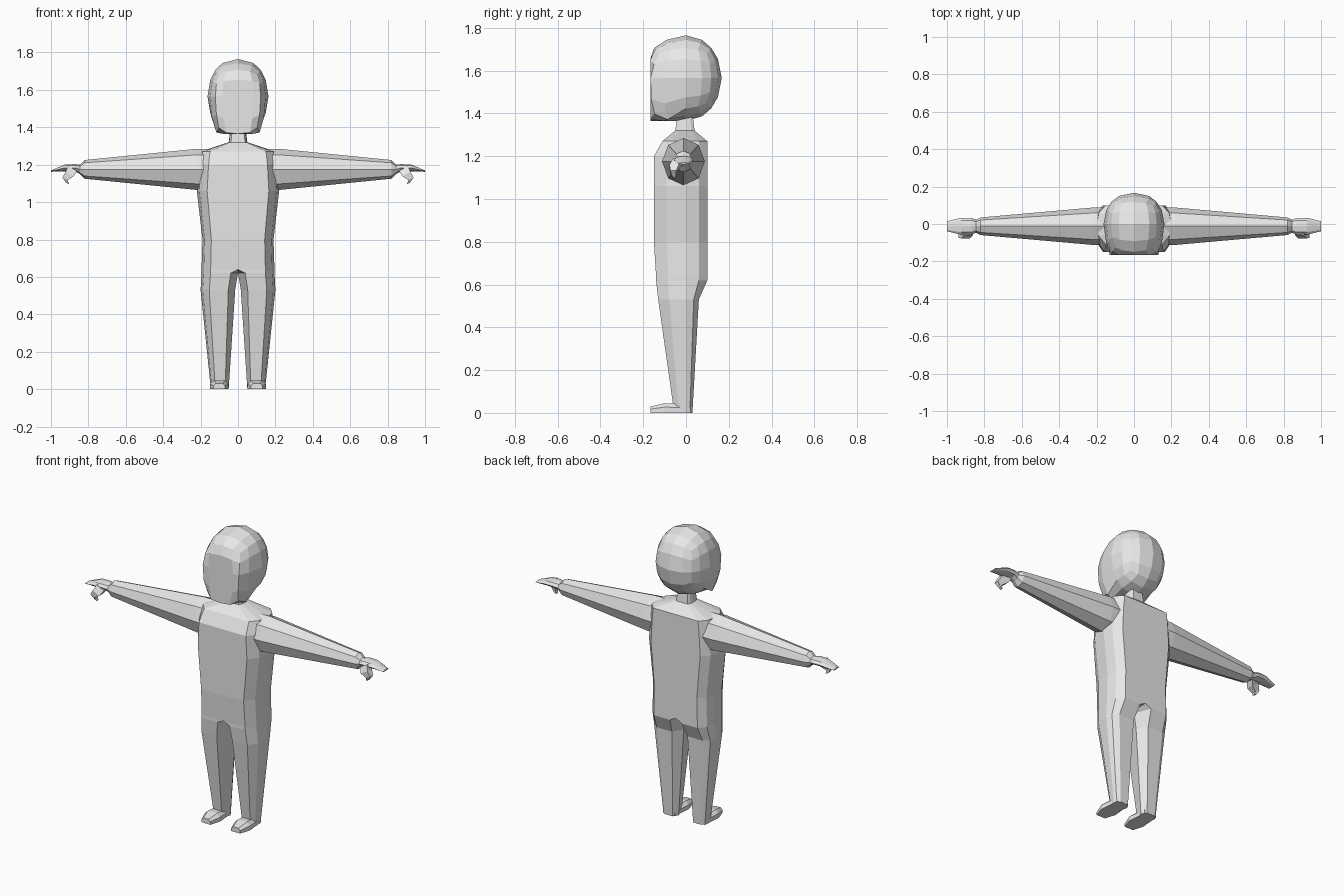
import bpy, bmesh
from math import sin, cos, tau, copysign

default_cube = bpy.data.objects.get("Cube")
if default_cube:
    bpy.data.objects.remove(default_cube, do_unlink=True)

# One plain grey for the whole figure
plain_grey = bpy.data.materials.new("plain grey")
plain_grey.use_nodes = True
plain_grey.diffuse_color = (0.8, 0.8, 0.8, 1)
shader = plain_grey.node_tree.nodes["Principled BSDF"]
shader.inputs["Base Color"].default_value = plain_grey.diffuse_color


def add_part(name, bm, mirrored):
    """Turn a finished bmesh into a flat-shaded object."""
    bmesh.ops.recalc_face_normals(bm, faces=bm.faces)
    mesh = bpy.data.meshes.new(name)
    bm.to_mesh(mesh)
    bm.free()
    mesh.materials.append(plain_grey)
    part = bpy.data.objects.new(name, mesh)
    bpy.context.collection.objects.link(part)
    if mirrored:
        part.modifiers.new("mirror", 'MIRROR').use_clip = True


def loft(name, rings):
    """Skin equal-length point rings, cap both ends and mirror the result."""
    bm = bmesh.new()
    rows = [[bm.verts.new(point) for point in ring] for ring in rings]
    for low, high in zip(rows, rows[1:]):
        for i in range(len(low)):
            bm.faces.new((low[i - 1], low[i], high[i], high[i - 1]))
    bm.faces.new(rows[0])
    bm.faces.new(rows[-1])
    bmesh.ops.recalc_face_normals(bm, faces=bm.faces)
    # Drop walls on the centre plane so both halves join into one skin
    walls = [face for face in bm.faces if not any(vert.co.x for vert in face.verts)]
    bmesh.ops.delete(bm, geom=walls, context='FACES')
    add_part(name, bm, mirrored=True)


# Body: each leg runs up into its half of the torso, shoulders and neck
def body_ring(height, outer, front=-0.15, back=0.1, inner=0, gap=0):
    width = outer - inner
    front_edge = outer - width / 4
    side_edge = outer - width / 16
    inside = inner + width * gap
    return [(inside, front, height), (front_edge, front, height),
            (side_edge, front * 0.6, height), (outer, 0, height),
            (side_edge, back * 0.6, height), (front_edge, back, height),
            (inside, back, height), (inner, 0, height)]


ankle = body_ring(height=0, outer=0.145, front=-0.055, back=0.03, inner=0.05, gap=0.2)
thigh = body_ring(height=0.53, outer=0.2, front=-0.13, back=0.06, inner=0.015, gap=0.2)
crotch = body_ring(height=0.62, outer=0.195, front=-0.14, gap=0.2)
hip = body_ring(height=0.64, outer=0.195, front=-0.14)
waist = body_ring(height=0.8, outer=0.19)
armpit = body_ring(height=1.06, outer=0.22)
chest = body_ring(height=1.2, outer=0.21)
shoulder = body_ring(height=1.27, outer=0.2, front=-0.11)
neck_base = body_ring(height=1.32, outer=0.05, front=-0.05, back=0.04)
neck_top = body_ring(height=1.4, outer=0.04, front=-0.04, back=0.03)
loft("body", [ankle, thigh, crotch, hip, waist, armpit, chest,
              shoulder, neck_base, neck_top])


# Feet: low wedges with a narrower toe
def foot_ring(y, half_width, top):
    outline = [(-1, 0), (1, 0), (1, 0.6), (0.6, 1), (-0.6, 1), (-1, 0.6)]
    return [(0.1 + half_width * across, y, top * up) for across, up in outline]


heel = foot_ring(y=0.02, half_width=0.04, top=0.04)
instep = foot_ring(y=-0.1, half_width=0.05, top=0.045)
toe = foot_ring(y=-0.165, half_width=0.03, top=0.03)
loft("foot", [heel, instep, toe])


# Arms and hands: eight-sided tapering tubes running sideways
def arm_ring(x, depth, thickness, height=1.175):
    angles = [tau * step / 8 for step in range(8)]
    return [(x, depth * cos(angle) - 0.012, height + thickness * sin(angle))
            for angle in angles]


arm_root = arm_ring(x=0.1, depth=0.1, thickness=0.11)
arm_top = arm_ring(x=0.22, depth=0.1, thickness=0.11)
wrist = arm_ring(x=0.82, depth=0.047, thickness=0.05)
wrist_end = arm_ring(x=0.845, depth=0.035, thickness=0.025)
loft("arm", [arm_root, arm_top, wrist, wrist_end])

palm = arm_ring(x=0.87, depth=0.045, thickness=0.02, height=1.183)
knuckles = arm_ring(x=0.925, depth=0.045, thickness=0.018, height=1.183)
fingertips = arm_ring(x=1, depth=0.027, thickness=0.004, height=1.166)
loft("hand", [wrist_end, palm, knuckles, fingertips])


# Thumbs: small square pegs hanging from the front edge of the palm
def thumb_ring(x, y, z, size):
    corners = [(-1, -1), (1, -1), (1, 1), (-1, 1)]
    return [(x + size * across, y + size * along, z + size * across / 2)
            for across, along in corners]


thumb_root = thumb_ring(x=0.885, y=-0.035, z=1.18, size=0.024)
thumb_base = thumb_ring(x=0.9, y=-0.055, z=1.15, size=0.022)
thumb_joint = thumb_ring(x=0.925, y=-0.06, z=1.125, size=0.014)
thumb_tip = thumb_ring(x=0.912, y=-0.055, z=1.1, size=0.008)
loft("thumb", [thumb_root, thumb_base, thumb_joint, thumb_tip])

# Head: a rounded cube with square sides, a flat face and a jutting chin
head = bmesh.new()
bmesh.ops.create_cube(head, size=2)
bmesh.ops.subdivide_edges(head, edges=head.edges, cuts=3, use_grid_fill=True)
for vert in head.verts:
    x, y, z = vert.co.normalized()
    x = copysign(abs(x) ** 0.85, x)
    if y < 0:
        y = max(-1, y * (1.4 - z / 5))
        if z < 0:
            z = max(-1, z * 1.45)
    vert.co = (x * 0.163, y * 0.167, 1.565 + z * 0.2)
add_part("head", head, mirrored=False)
